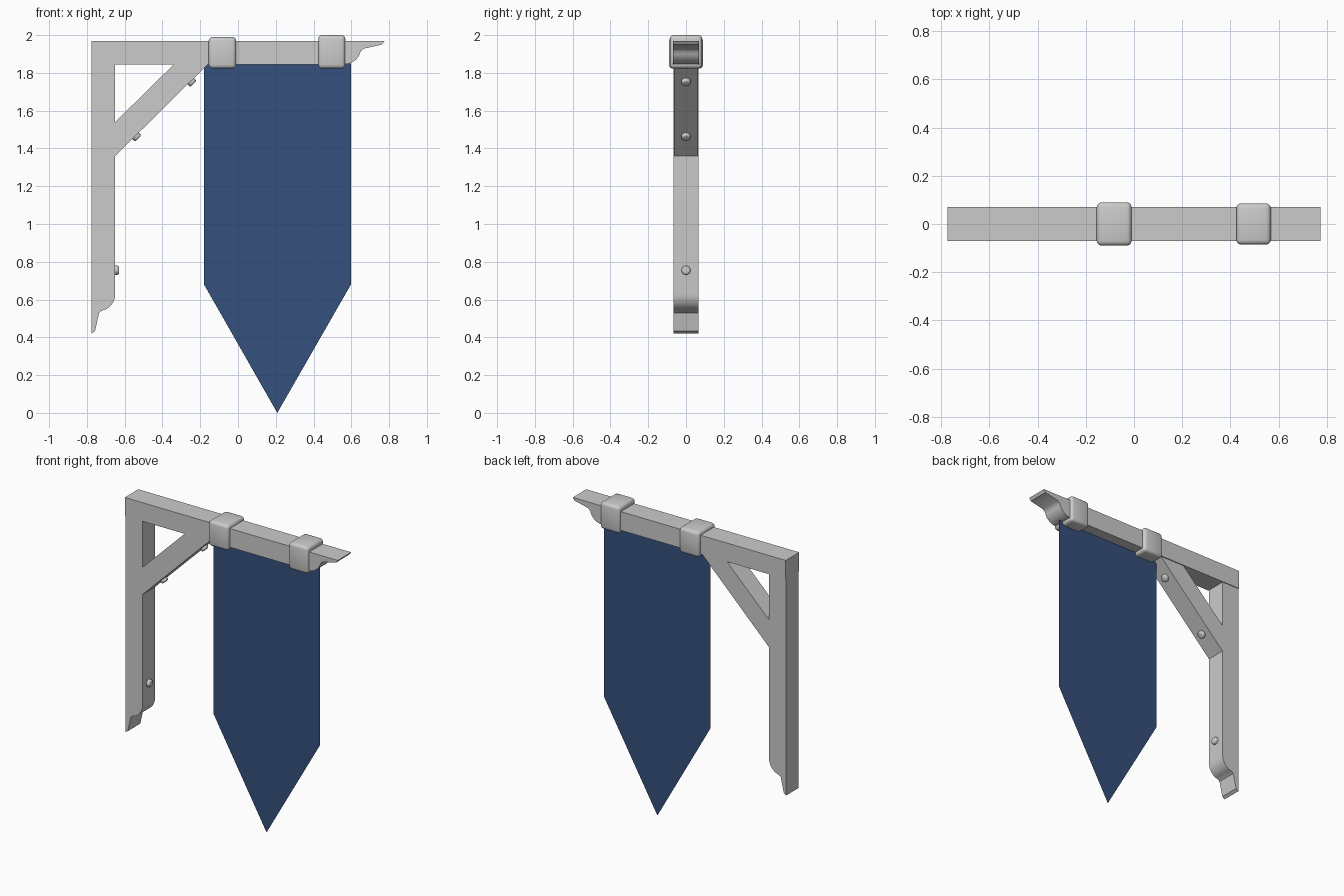
import bpy, bmesh, math
from mathutils import Vector

if "Cube" in bpy.data.objects:
    bpy.data.objects.remove(bpy.data.objects["Cube"])


def finish(name, bm, smooth=True):
    bmesh.ops.recalc_face_normals(bm, faces=bm.faces[:])
    me = bpy.data.meshes.new(name)
    bm.to_mesh(me)
    bm.free()
    ob = bpy.data.objects.new(name, me)
    bpy.context.collection.objects.link(ob)
    if smooth:
        bpy.ops.object.select_all(action='DESELECT')
        ob.select_set(True)
        bpy.context.view_layer.objects.active = ob
        bpy.ops.object.shade_smooth_by_angle(angle=math.radians(35))
    return ob


def extrude_profile(name, pts, half):
    # extrude an x-z outline symmetrically along y
    bm = bmesh.new()
    f = bm.faces.new([bm.verts.new((x, -half, z)) for x, z in pts])
    r = bmesh.ops.extrude_face_region(bm, geom=[f])
    verts = [v for v in r['geom'] if isinstance(v, bmesh.types.BMVert)]
    bmesh.ops.translate(bm, verts=verts, vec=(0, 2 * half, 0))
    return finish(name, bm)


def arc(cx, cz, rx, rz, a0, a1, n=7):
    angles = [math.radians(a0 + (a1 - a0) * i / n) for i in range(n + 1)]
    return [(cx + rx * math.cos(a), cz + rz * math.sin(a)) for a in angles]


def rounded_band(name, x0, x1, y, z0, z1):
    bm = bmesh.new()
    bmesh.ops.create_cube(bm, size=1)
    for v in bm.verts:
        v.co = ((x0 + x1) / 2 + v.co.x * (x1 - x0), v.co.y * 2 * y,
                (z0 + z1) / 2 + v.co.z * (z1 - z0))
    bmesh.ops.bevel(bm, geom=bm.edges[:], offset=0.02, segments=3,
                    profile=0.5, affect='EDGES')
    return finish(name, bm)


def bolt(name, pos, direction):
    # short round head with a softened outer rim
    bm = bmesh.new()
    bmesh.ops.create_cone(bm, cap_ends=True, segments=16, radius1=0.024,
                          radius2=0.024, depth=0.04)
    rim = [e for e in bm.edges if all(v.co.z > 0 for v in e.verts)]
    bmesh.ops.bevel(bm, geom=rim, offset=0.009, segments=3,
                    profile=0.5, affect='EDGES')
    ob = finish(name, bm)
    ob.location = pos
    ob.rotation_euler = Vector(direction).to_track_quat('Z', 'Y').to_euler()


# beam with carved right end
extrude_profile("top_beam", [(-0.775, 1.845), (-0.775, 1.968), (0.775, 1.968),
                             (0.762, 1.95), (0.665, 1.928)]
                + arc(0.56, 1.928, 0.09, 0.083, -10, -90), 0.07)

# wall post with carved foot
extrude_profile("wall_post", [(-0.65, 1.845), (-0.775, 1.845), (-0.775, 0.42),
                              (-0.757, 0.433), (-0.735, 0.53)]
                + arc(-0.735, 0.63, 0.085, 0.09, -80, 0), 0.065)

# diagonal brace
extrude_profile("brace", [(-0.65, 1.36), (-0.16, 1.845), (-0.34, 1.845),
                          (-0.65, 1.54)], 0.064)

# bands that hold the banner
rounded_band("inner_band", -0.155, -0.01, 0.09, 1.823, 1.99)
rounded_band("outer_band", 0.425, 0.568, 0.086, 1.823, 2.0)

# bolts
bolt("post_bolt", (-0.65, 0, 0.755), (1, 0, 0))
for i, (x, z) in enumerate([(-0.542, 1.467), (-0.25, 1.756)]):
    bolt(f"brace_bolt_{i + 1}", (x, 0, z), (1, 0, -1))

# cloth banner
bm = bmesh.new()
bm.faces.new([bm.verts.new((x, 0, z)) for x, z in
              [(-0.18, 0.68), (0.208, 0.0), (0.598, 0.68),
               (0.598, 1.85), (-0.18, 1.85)]])
banner = finish("banner", bm, False)
mat = bpy.data.materials.new("blue_cloth")
mat.diffuse_color = (0.035, 0.08, 0.2, 1)
mat.use_nodes = True
mat.node_tree.nodes["Principled BSDF"].inputs["Base Color"].default_value = mat.diffuse_color
banner.data.materials.append(mat)
